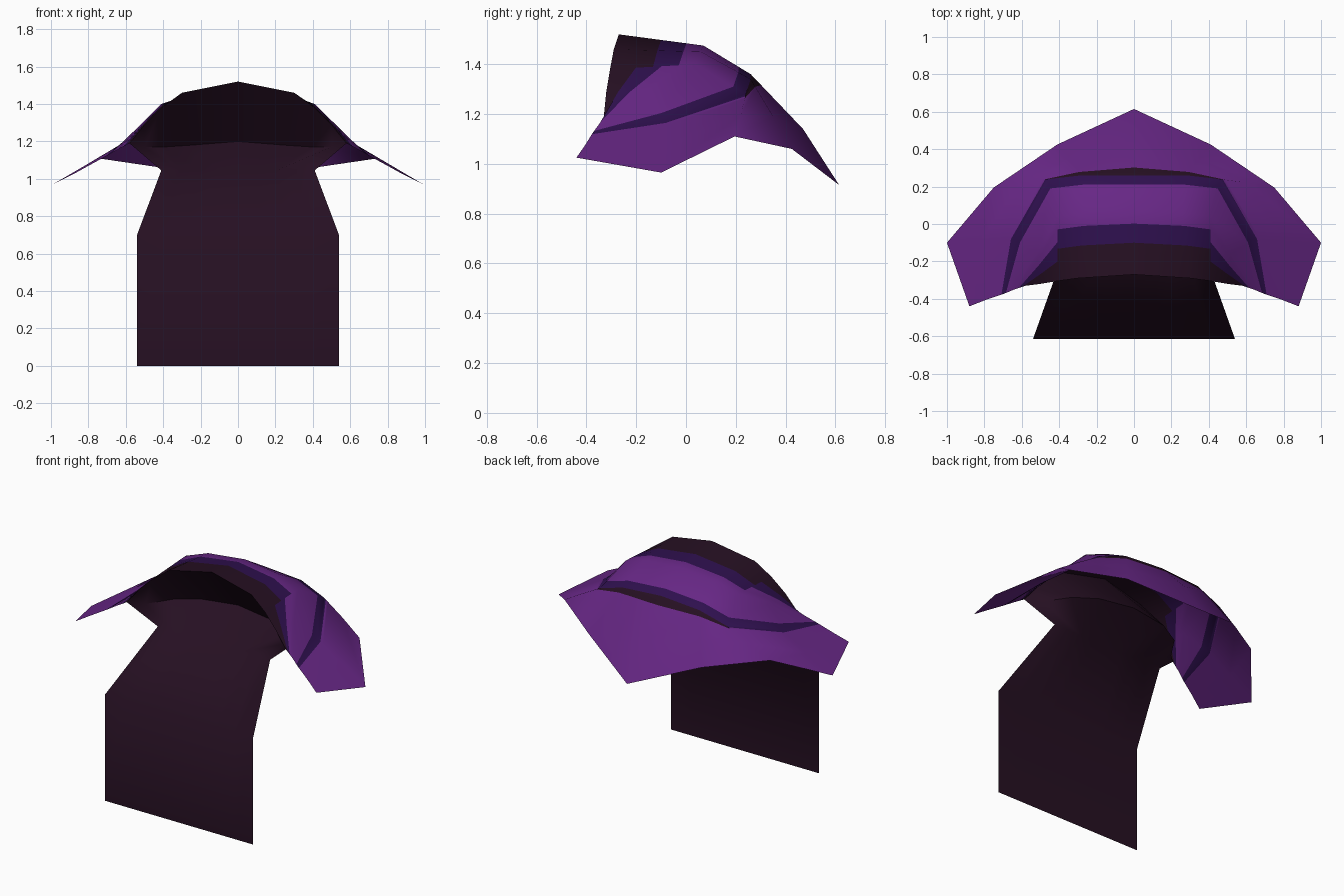
import bpy, bmesh
from mathutils import Vector

if "Cube" in bpy.data.objects:
    bpy.data.objects.remove(bpy.data.objects["Cube"])


def material(name, rgb):
    m = bpy.data.materials.new(name)
    m.diffuse_color = (*rgb, 1)
    m.use_nodes = True
    m.node_tree.nodes["Principled BSDF"].inputs["Base Color"].default_value = m.diffuse_color
    return m


MATS = [material("dark plum", (0.019, 0.005, 0.016)),
        material("deep indigo", (0.027, 0.005, 0.075)),
        material("purple", (0.135, 0.020, 0.235))]


def cloth(name, rows, levels, rule, flip=False):
    """Sheet through half-rows (centre to right edge), mirrored in x.
    levels: row parameters at which strips are cut; rule(v, col) gives colour."""
    full = [[Vector((-x, y, z)) for x, y, z in r[:0:-1]] + [Vector(p) for p in r] for r in rows]
    n = len(full[0])
    bm = bmesh.new()

    def at(v, c):
        i = min(int(v), len(rows) - 2)
        return full[i][c].lerp(full[i + 1][c], v - i)

    grid = [[bm.verts.new(at(v, c)) for c in range(n)] for v in levels]
    for i in range(len(levels) - 1):
        for c in range(n - 1):
            q = [grid[i][c], grid[i][c + 1], grid[i + 1][c + 1], grid[i + 1][c]]
            f = bm.faces.new(q[::-1] if flip else q)
            f.smooth = True
            f.material_index = rule((levels[i] + levels[i + 1]) / 2, abs(c + 0.5 - n // 2))
    bmesh.ops.remove_doubles(bm, verts=bm.verts[:], dist=0.0005)
    me = bpy.data.meshes.new(name)
    bm.to_mesh(me)
    bm.free()
    ob = bpy.data.objects.new(name, me)
    bpy.context.collection.objects.link(ob)
    for m in MATS:
        me.materials.append(m)
    bpy.ops.object.select_all(action='DESELECT')
    ob.select_set(True)
    bpy.context.view_layer.objects.active = ob
    bpy.ops.object.shade_smooth_by_angle(angle=0.9)
    return ob


# Front rim, shared by the mantle and the lining
rim = [(0, -.27, 1.52), (.30, -.29, 1.46), (.41, -.305, 1.38), (.50, -.32, 1.29), (.58, -.33, 1.19)]

# Shoulder mantle: from front rim over the crest down to the pointed back hem
mantle = [
    rim,
    [(0, .07, 1.475), (.26, .06, 1.45), (.41, .04, 1.40), (.52, -.16, 1.29), (.64, -.35, 1.158)],
    [(0, .26, 1.36), (.28, .26, 1.34), (.46, .24, 1.28), (.64, -.08, 1.175), (.70, -.375, 1.124)],
    [(0, .47, 1.14), (.35, .35, 1.19), (.61, .22, 1.195), (.82, -.09, 1.07), (.79, -.405, 1.075)],
    [(0, .615, .915), (.41, .425, 1.06), (.75, .195, 1.11), (1.0, -.10, .965), (.88, -.44, 1.025)],
]


def bands(v, col):
    dark, indigo = (0.5, 0.8) if col < 2 else (0.3, 0.6)
    if v < dark:
        return 0
    if v < indigo:
        return 1
    if 2.0 < v < 2.2 and col < 2:
        return 0
    if 1.75 < v < 2.0 or (col >= 2 and 1.75 < v < 2.1):
        return 1
    return 2


cloth("shoulder_mantle", mantle,
      [0, .3, .5, .6, .8, 1, 1.75, 2, 2.1, 2.2, 3, 4], bands)


# Hanging front panel with the lining that runs up inside the mantle
def straight(half, y, z):
    return [(half * i / 4, y, z) for i in range(5)]


panel = [
    straight(.54, -.615, 0),
    straight(.54, -.615, .70),
    straight(.41, -.25, 1.045),
    [(0, 0, 1.20), (.25, -.02, 1.18), (.40, -.10, 1.17), (.50, -.25, 1.17), (.58, -.33, 1.19)],
    rim,
]
cloth("front_panel", panel, [0, 1, 2, 3, 4], lambda v, col: 0)
